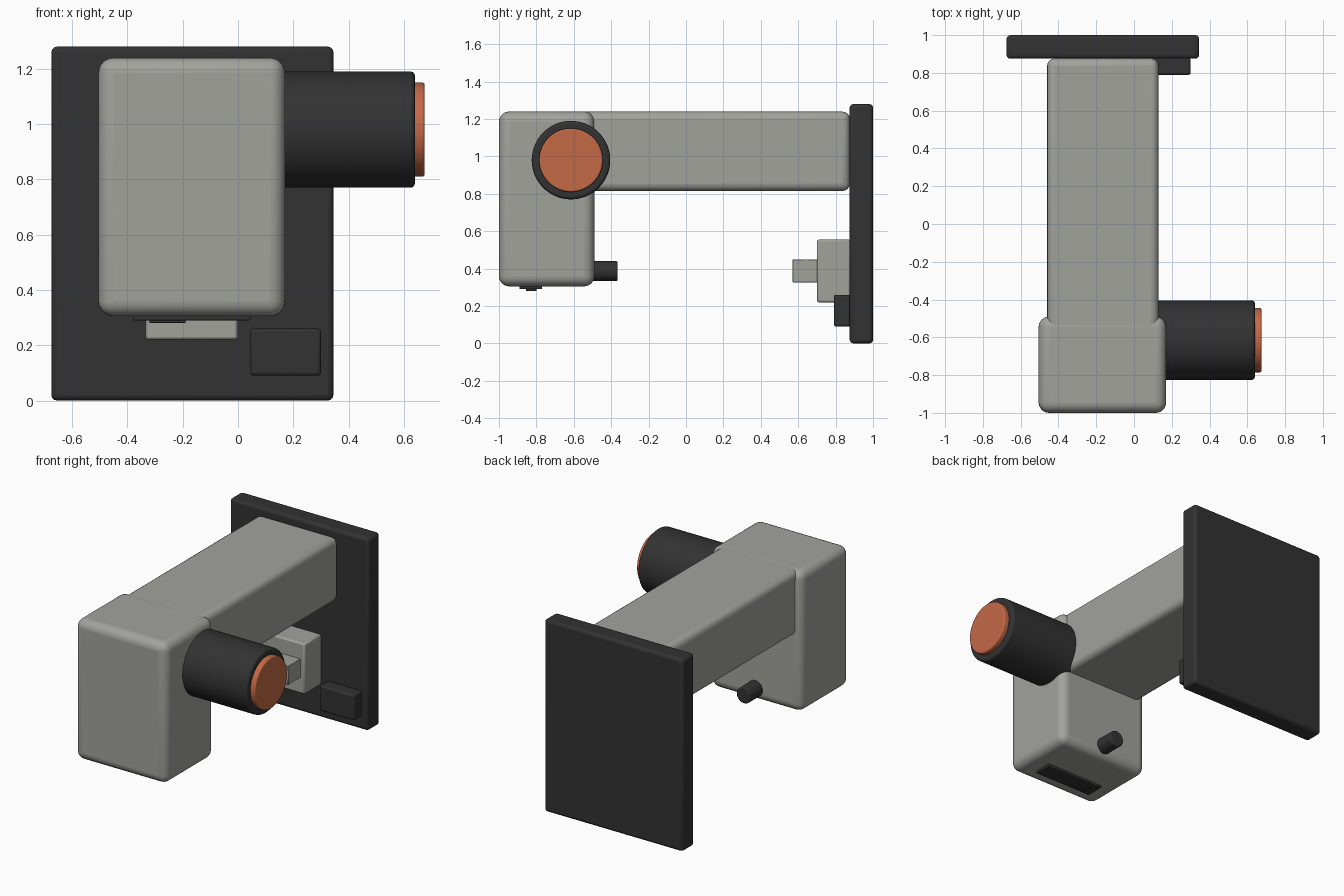
import bpy
import math
from mathutils import Vector

cube = bpy.data.objects.get("Cube")
if cube:
    bpy.data.objects.remove(cube, do_unlink=True)


def make_material(name, color):
    mat = bpy.data.materials.new(name)
    mat.use_nodes = True
    mat.diffuse_color = (*color, 1)
    bsdf = mat.node_tree.nodes["Principled BSDF"]
    bsdf.inputs["Base Color"].default_value = (*color, 1)
    bsdf.inputs["Roughness"].default_value = 0.6
    return mat


grey = make_material("warm grey", (0.36, 0.365, 0.335))
dark = make_material("charcoal", (0.032, 0.032, 0.032))
orange = make_material("burnt orange", (0.55, 0.14, 0.06))


def finish(obj, name, mat, bevel, segments):
    obj.name = obj.data.name = name
    obj.data.materials.append(mat)
    bpy.ops.object.transform_apply(location=False, rotation=True, scale=True)
    mod = obj.modifiers.new("rounded edges", 'BEVEL')
    mod.width = bevel
    mod.segments = segments
    mod.limit_method = 'ANGLE'
    mod.angle_limit = math.radians(40)
    bpy.ops.object.shade_smooth_by_angle(angle=math.radians(35))
    return obj


def box(name, low, high, mat, bevel, segments=4):
    low, high = Vector(low), Vector(high)
    bpy.ops.mesh.primitive_cube_add(size=1, location=(low + high) / 2)
    obj = bpy.context.object
    obj.scale = high - low
    return finish(obj, name, mat, bevel, segments)


def rod(name, start, end, radius, mat, bevel, sides=64):
    start, end = Vector(start), Vector(end)
    axis = end - start
    bpy.ops.mesh.primitive_cylinder_add(vertices=sides, radius=radius,
                                        depth=axis.length, location=(start + end) / 2)
    obj = bpy.context.object
    obj.rotation_euler = axis.to_track_quat('Z', 'Y').to_euler()
    return finish(obj, name, mat, bevel, 3)


# Wall plate and the fittings mounted on it
box("back_plate", (-0.675, 0.875, 0), (0.345, 1, 1.28), dark, 0.02, 3)
box("lower_bracket", (-0.335, 0.70, 0.22), (0, 0.88, 0.555), grey, 0.01, 2)
box("bracket_tongue", (-0.305, 0.57, 0.325), (-0.03, 0.71, 0.45), grey, 0.003, 1)
box("side_box", (0.045, 0.79, 0.09), (0.30, 0.88, 0.26), dark, 0.012, 3)

# Horizontal arm and hanging head
box("arm", (-0.46, -0.78, 0.815), (0.13, 0.877, 1.239), grey, 0.04)
box("head", (-0.505, -1, 0.305), (0.17, -0.49, 1.24), grey, 0.055, 6)

# Side drum with coloured cap
rod("side_drum", (0.10, -0.615, 0.98), (0.64, -0.615, 0.98), 0.21, dark, 0.015)
rod("drum_cap", (0.62, -0.615, 0.98), (0.675, -0.615, 0.98), 0.17, orange, 0.008)

# Small knob behind the head and the pads beneath it
rod("rear_knob", (-0.168, -0.51, 0.387), (-0.168, -0.365, 0.387), 0.053, dark, 0.008, 32)
box("bottom_pad", (-0.38, -0.89, 0.29), (0.045, -0.77, 0.31), dark, 0.004, 2)
box("bottom_button", (-0.32, -0.855, 0.28), (-0.19, -0.80, 0.30), dark, 0.003, 2)
